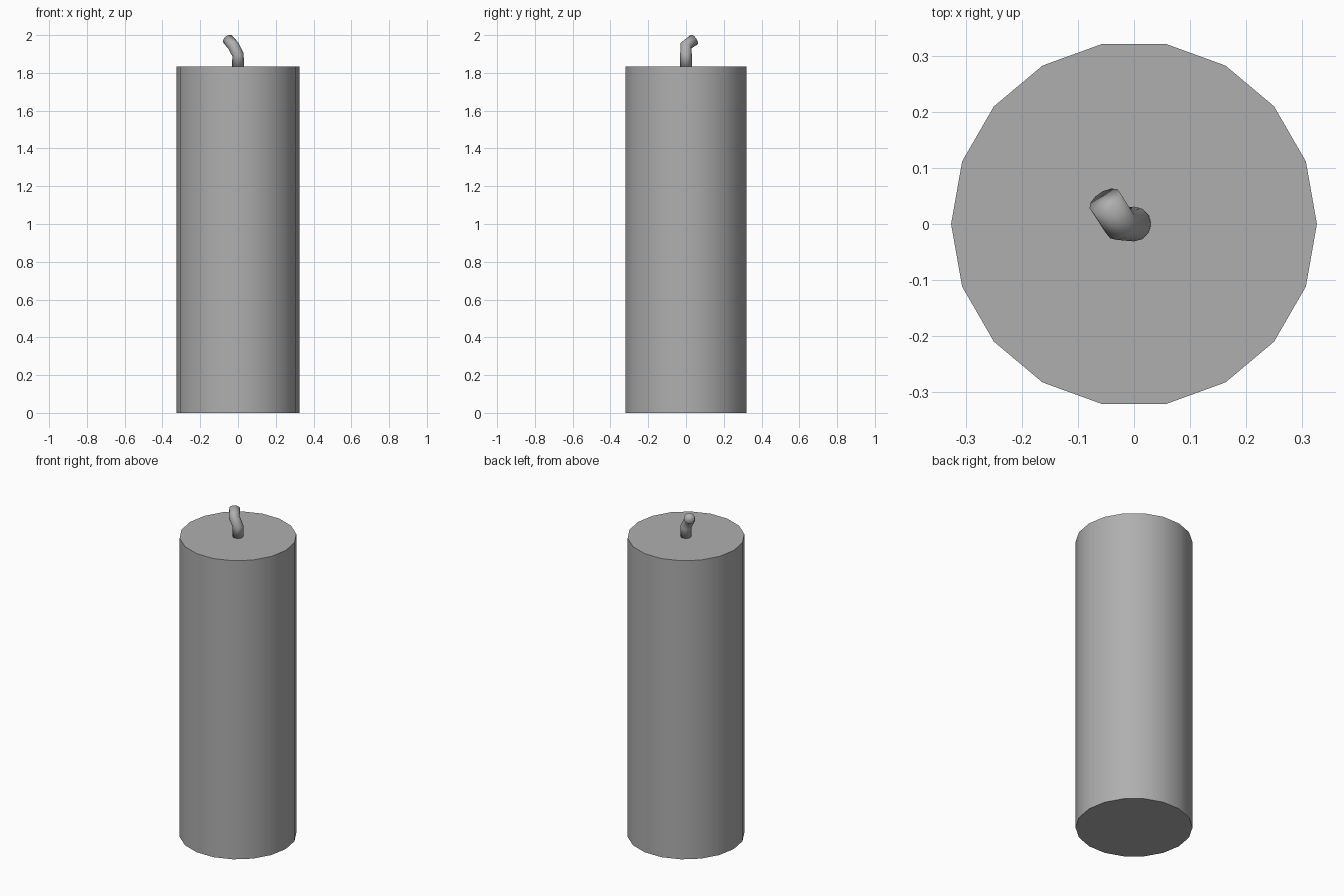
import bpy
import math

if "Cube" in bpy.data.objects:
    bpy.data.objects.remove(bpy.data.objects["Cube"])

# Mid-grey finish shared by both parts
grey = bpy.data.materials.new("grey")
grey.diffuse_color = (0.43, 0.43, 0.43, 1)
grey.use_nodes = True
grey.node_tree.nodes["Principled BSDF"].inputs["Base Color"].default_value = grey.diffuse_color


def finish(obj, angle):
    obj.data.materials.append(grey)
    bpy.ops.object.select_all(action='DESELECT')
    obj.select_set(True)
    bpy.context.view_layer.objects.active = obj
    bpy.ops.object.shade_smooth_by_angle(angle=math.radians(angle))


# Wax body: 18-sided pillar with a corner on the +x axis
HEIGHT = 1.835
bpy.ops.mesh.primitive_cylinder_add(vertices=18, radius=0.326, depth=HEIGHT,
                                    location=(0, 0, HEIGHT / 2),
                                    rotation=(0, 0, math.pi / 2))
body = bpy.context.object
body.name = "candle_body"
finish(body, 40)

# Bent wick: round tube swept along a short kinked path
path = [(0, 0, HEIGHT), (0, 0, 1.895),
        (-0.025, 0, 1.945), (-0.052, 0.042, 1.975)]
curve = bpy.data.curves.new("wick", 'CURVE')
curve.dimensions = '3D'
curve.bevel_depth = 0.031
curve.bevel_resolution = 4
curve.use_fill_caps = True
spline = curve.splines.new('POLY')
spline.points.add(len(path) - 1)
for point, co in zip(spline.points, path):
    point.co = (*co, 1)
wick = bpy.data.objects.new("wick", curve)
bpy.context.collection.objects.link(wick)
bpy.ops.object.select_all(action='DESELECT')
wick.select_set(True)
bpy.context.view_layer.objects.active = wick
bpy.ops.object.convert(target='MESH')
wick = bpy.context.object

# Weld the end caps to the tube so the tip shades softly
bpy.ops.object.mode_set(mode='EDIT')
bpy.ops.mesh.select_all(action='SELECT')
bpy.ops.mesh.remove_doubles(threshold=0.0005)
bpy.ops.mesh.normals_make_consistent(inside=False)
bpy.ops.object.mode_set(mode='OBJECT')
finish(wick, 120)
